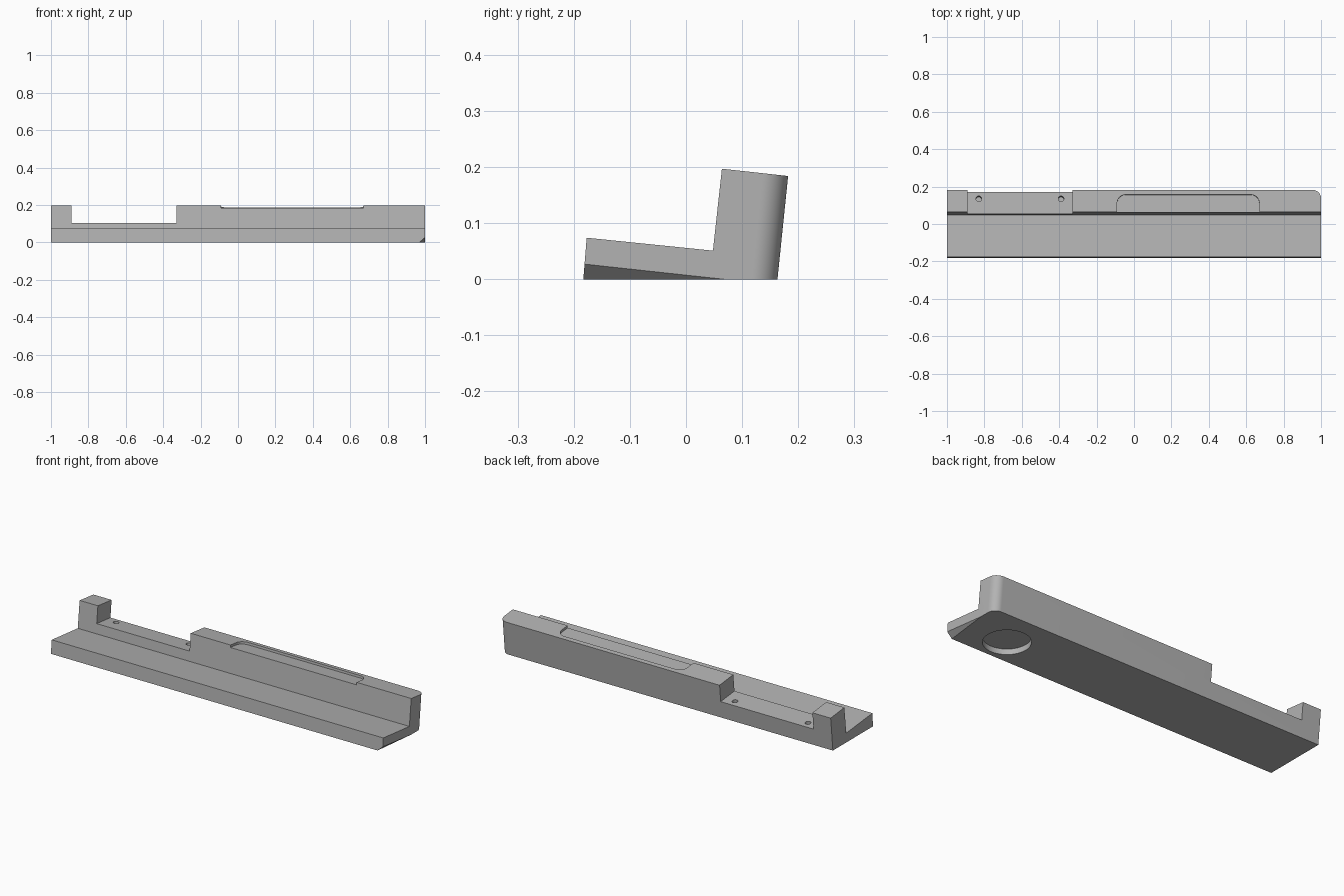
import bpy, bmesh, math
from mathutils import Vector, Matrix

if "Cube" in bpy.data.objects:
    bpy.data.objects.remove(bpy.data.objects["Cube"])

TILT = math.radians(6)
# Tilted frame whose origin is the wall's front top edge
FRAME = Matrix.Translation((0, 0.064, 0.197)) @ Matrix.Rotation(-TILT, 4, 'X')

grey = bpy.data.materials.new("grey")
grey.diffuse_color = (0.45, 0.45, 0.45, 1)
grey.use_nodes = True
grey.node_tree.nodes["Principled BSDF"].inputs["Base Color"].default_value = grey.diffuse_color


def finish(name, bm):
    bmesh.ops.recalc_face_normals(bm, faces=bm.faces)
    mesh = bpy.data.meshes.new(name)
    bm.to_mesh(mesh)
    bm.free()
    mesh.materials.append(grey)
    obj = bpy.data.objects.new(name, mesh)
    bpy.context.collection.objects.link(obj)
    return obj


def box(name, x, y, z, round_back=0):
    """Box in the tilted frame, with optional rounded back corners."""
    bm = bmesh.new()
    bmesh.ops.create_cube(bm, size=1)
    for v in bm.verts:
        v.co = [r[0] if c < 0 else r[1] for c, r in zip(v.co, (x, y, z))]
    if round_back:
        edges = [e for e in bm.edges if all(abs(v.co.y - y[1]) < 1e-5 for v in e.verts)
                 and abs(e.verts[0].co.z - e.verts[1].co.z) > 1e-4]
        bmesh.ops.bevel(bm, geom=edges, offset=round_back, segments=10,
                        profile=0.5, affect='EDGES')
    bm.transform(FRAME)
    return finish(name, bm)


def cylinder(name, radius, depth, sides, matrix):
    bm = bmesh.new()
    bmesh.ops.create_cone(bm, cap_ends=True, segments=sides, radius1=radius,
                          radius2=radius, depth=depth, matrix=matrix)
    return finish(name, bm)


# Angled body: L-shaped profile swept along x
profile = [(-0.183, 0), (0.163, 0), (0.182, 0.184),
           (0.064, 0.197), (0.048, 0.051), (-0.177, 0.074)]
bm = bmesh.new()
face = bm.faces.new([bm.verts.new((-1, y, z)) for y, z in profile])
swept = bmesh.ops.extrude_face_region(bm, geom=[face])['geom']
bmesh.ops.translate(bm, vec=(2, 0, 0),
                    verts=[g for g in swept if isinstance(g, bmesh.types.BMVert)])
bmesh.ops.recalc_face_normals(bm, faces=bm.faces)

# Rounded upright edge at the back right
edge = [e for e in bm.edges if all(v.co.x > 0.99 and v.co.y > 0.15 for v in e.verts)]
bmesh.ops.bevel(bm, geom=edge, offset=0.045, segments=14, profile=0.5, affect='EDGES')

# Slanted cut under the front right corner
a, b, c = Vector((0.97, -0.183, 0)), Vector((1, -0.181, 0.027)), Vector((1, 0.068, 0))
normal = (b - a).cross(c - a).normalized()
if normal.x < 0:
    normal.negate()
cut = bmesh.ops.bisect_plane(bm, geom=bm.verts[:] + bm.edges[:] + bm.faces[:],
                             plane_co=a, plane_no=normal, clear_outer=True)
bmesh.ops.holes_fill(bm, edges=[e for e in bm.edges if e.is_boundary])
body = finish("angled_body", bm)

# Cutters: wall notch, shallow top recess, screw holes, round pocket underneath
cutters = [
    box("notch_cutter", (-0.89, -0.33), (-0.05, 0.2), (-0.094, 0.1)),
    box("recess_cutter", (-0.09, 0.67), (-0.05, 0.0935), (-0.013, 0.1), 0.045),
    cylinder("pocket_cutter", 0.116, 0.06, 64, Matrix.Translation((0.75, -0.04, 0))),
]
for x in (-0.83, -0.39):
    cutters.append(cylinder("screw_hole_cutter", 0.015, 0.1, 24,
                            FRAME @ Matrix.Translation((x, 0.081, -0.094))))

for cutter in cutters:
    mod = body.modifiers.new(cutter.name, 'BOOLEAN')
    mod.operation = 'DIFFERENCE'
    mod.solver = 'EXACT'
    mod.object = cutter
    cutter.hide_render = True
    cutter.hide_set(True)

# Bake the cuts, then smooth only the rounded surfaces
bpy.context.view_layer.objects.active = body
body.select_set(True)
for mod in list(body.modifiers):
    bpy.ops.object.modifier_apply(modifier=mod.name)
for cutter in cutters:
    bpy.data.objects.remove(cutter)
bpy.ops.object.shade_smooth_by_angle(angle=math.radians(30))
